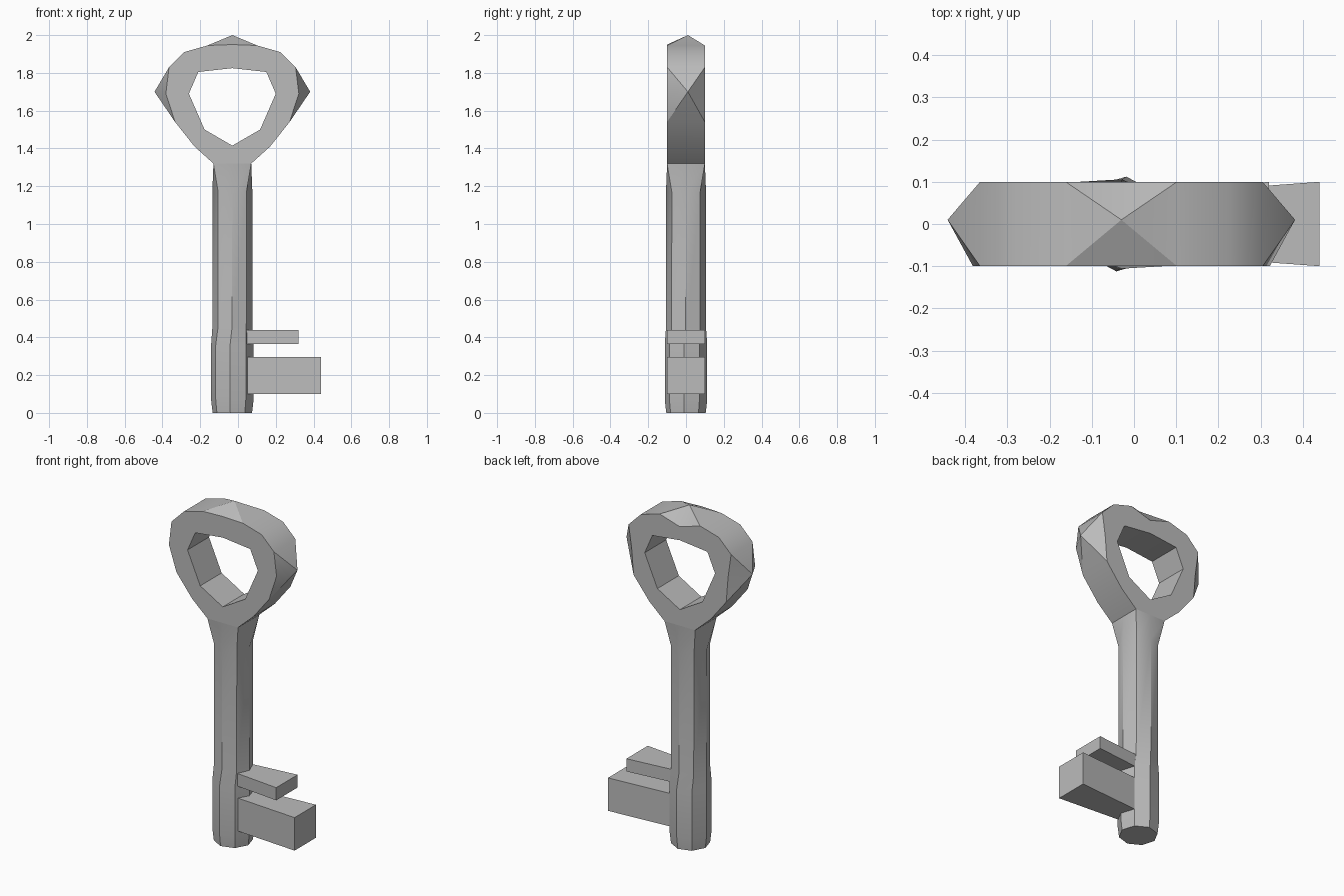
import bpy, bmesh, math

if "Cube" in bpy.data.objects:
    bpy.data.objects.remove(bpy.data.objects["Cube"])

CX = -0.03   # axis of shaft and bow
HALF = 0.1   # half thickness

metal = bpy.data.materials.new("grey metal")
metal.use_nodes = True
GREY = (0.5, 0.5, 0.5, 1)
metal.diffuse_color = GREY
metal.node_tree.nodes["Principled BSDF"].inputs["Base Color"].default_value = GREY


def finish(bm, name):
    bmesh.ops.recalc_face_normals(bm, faces=bm.faces)
    mesh = bpy.data.meshes.new(name)
    bm.to_mesh(mesh)
    bm.free()
    mesh.materials.append(metal)
    obj = bpy.data.objects.new(name, mesh)
    bpy.context.collection.objects.link(obj)
    bpy.ops.object.select_all(action='DESELECT')
    obj.select_set(True)
    bpy.context.view_layer.objects.active = obj
    bpy.ops.object.shade_smooth_by_angle(angle=math.radians(30))


def mirrored(top, side, bottom=()):
    """Closed outline from a top point, one side, and its mirror image."""
    return [top, *side, *bottom, *[(-x, z) for x, z in reversed(side)]]


# Bow: pierced ring with three blunt points on its rim
outer_side = [(.132, 1.945), (.255, 1.91), (.335, 1.83), (.352, 1.69),
              (.303, 1.54), (.2, 1.41), (.1, 1.32)]
inner_side = [(.18, 1.805), (.23, 1.69), (.147, 1.5)]
outer = mirrored((0, 1.95), outer_side)
inner = mirrored((0, 1.825), inner_side, [(0, 1.415)])
n = len(outer)
points = {0: (0, 2.0), 4: (.412, 1.7), n - 4: (-.412, 1.7)}
recessed = {0: (0, 1.905), 4: (.315, 1.69), n - 4: (-.315, 1.69)}

bm = bmesh.new()


def loop(outline, y):
    return [bm.verts.new((CX + x, y, z)) for x, z in outline]


back_outer = [recessed.get(i, p) for i, p in enumerate(outer)]
fo, bo = loop(outer, -HALF), loop(back_outer, HALF)
fi, bi = loop(inner, -HALF), loop(inner, HALF)
tips = {i: bm.verts.new((CX + x, .01, z)) for i, (x, z) in points.items()}

for a, b in ((fo, fi), (bo, bi)):
    edges = [bm.edges.new((r[i], r[(i + 1) % len(r)])) for r in (a, b) for i in range(len(r))]
    bmesh.ops.triangle_fill(bm, edges=edges, use_beauty=True)
for i in range(len(inner)):
    j = (i + 1) % len(inner)
    bm.faces.new((fi[i], fi[j], bi[j], bi[i]))
for i in range(n):
    j = (i + 1) % n
    if i in tips or j in tips:
        mid, end = (i, j) if i in tips else (j, i)
        tip = tips[mid]
        bm.faces.new((fo[end], fo[mid], tip))
        bm.faces.new((fo[end], tip, bo[end]))
        bm.faces.new((tip, bo[mid], bo[end]))
    else:
        bm.faces.new((fo[i], fo[j], bo[j], bo[i]))
finish(bm, "bow")

# Shaft: octagonal rod, slightly thicker foot, square collar under the bow
bm = bmesh.new()
sections = [(0, .105, -6), (.07, .113, -6), (.36, .113, -6), (.45, .106, -1), (1.17, .106, 0)]
rings = []
for z, r, twist in sections:
    angles = [math.radians(45 * k + twist) for k in range(8)]
    rings.append([bm.verts.new((CX + r * math.cos(a), r * math.sin(a), z)) for a in angles])
collar = [(round(math.cos(k * math.pi / 4)), round(math.sin(k * math.pi / 4))) for k in range(8)]
rings.append([bm.verts.new((CX + HALF * x, HALF * y, 1.32)) for x, y in collar])
for low, high in zip(rings, rings[1:]):
    for k in range(8):
        j = (k + 1) % 8
        bm.faces.new((low[k], low[j], high[j], high[k]))
bm.faces.new(rings[0])
bm.faces.new(rings[-1])
finish(bm, "shaft")

# Bits: two blades that widen a little toward their ends
for name, x_end, z0, z1 in (("lower_bit", .44, .1, .295), ("upper_bit", .32, .365, .44)):
    bm = bmesh.new()
    bmesh.ops.create_cube(bm, size=1)
    for v in bm.verts:
        far = v.co.x > 0
        side = 1 if v.co.y > 0 else -1
        v.co = (x_end if far else .03, side * (HALF if far else .07), z1 if v.co.z > 0 else z0)
    finish(bm, name)
